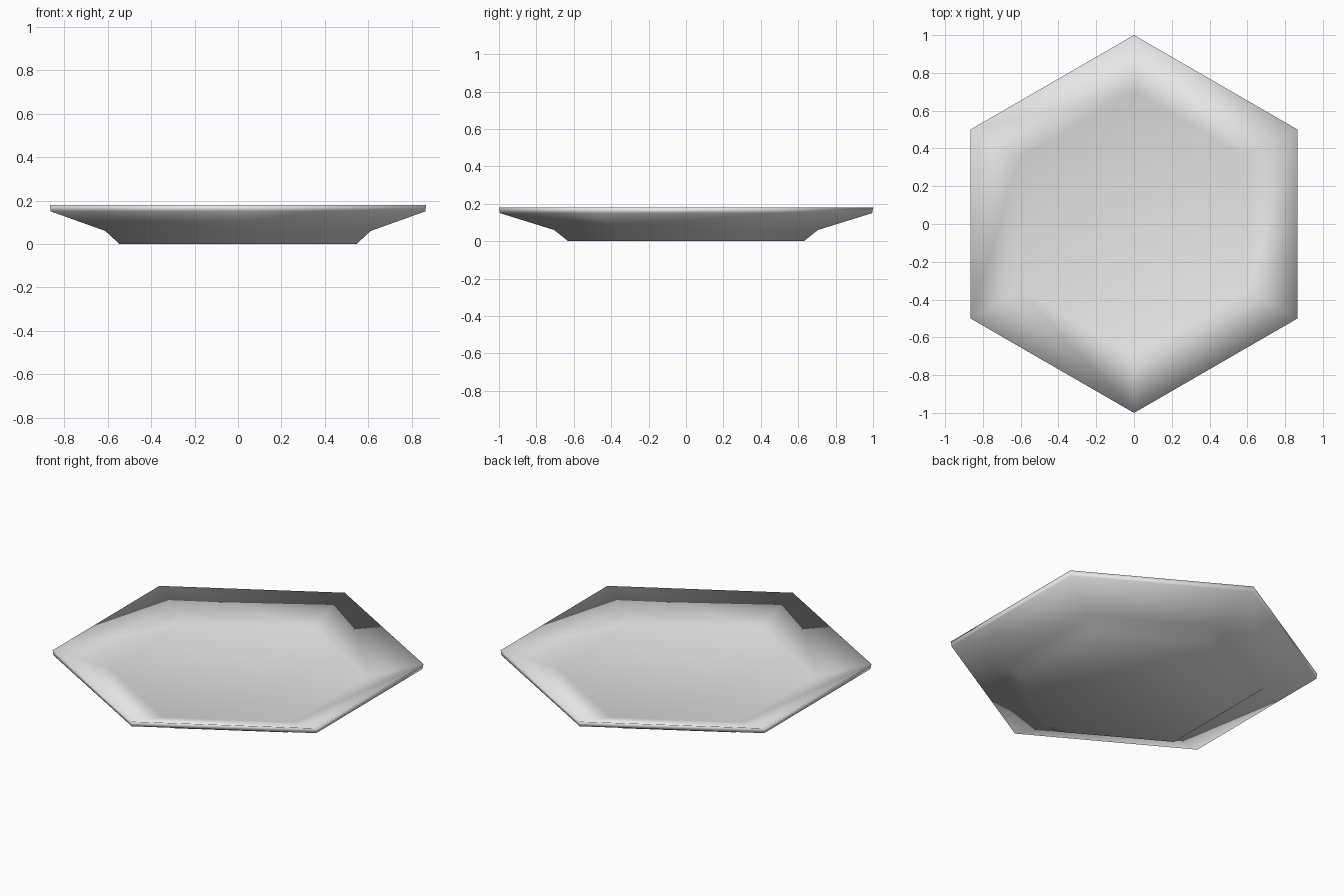
import bpy, bmesh
from math import cos, sin, tau

cube = bpy.data.objects.get("Cube")
if cube:
    bpy.data.objects.remove(cube, do_unlink=True)

# One pale grey glaze
glaze = bpy.data.materials.new("pale_grey")
glaze.use_nodes = True
color = (0.8, 0.8, 0.8, 1)
glaze.diffuse_color = color
glaze.node_tree.nodes["Principled BSDF"].inputs["Base Color"].default_value = color

# Radius and height from the foot, out under the rim, and back in to the floor
SIDES = 6
PROFILE = [(0.63, 0), (0.705, 0.06), (0.995, 0.15), (1.0, 0.18), (0.7, 0.09)]

bm = bmesh.new()
rings = [[bm.verts.new((r * sin(tau * i / SIDES), r * cos(tau * i / SIDES), z))
          for i in range(SIDES)] for r, z in PROFILE]

# Walls between neighbouring rings
for low, high in zip(rings, rings[1:]):
    for i in range(SIDES):
        j = (i + 1) % SIDES
        bm.faces.new((low[i], low[j], high[j], high[i]))

# Underside of the foot and the eating surface
bm.faces.new(rings[0])
bm.faces.new(rings[-1])
bmesh.ops.recalc_face_normals(bm, faces=bm.faces)

# The whole dish is softly shaded across its edges
for face in bm.faces:
    face.smooth = True

mesh = bpy.data.meshes.new("hexagonal_plate")
bm.to_mesh(mesh)
bm.free()
mesh.materials.append(glaze)
plate = bpy.data.objects.new("hexagonal_plate", mesh)
bpy.context.collection.objects.link(plate)
